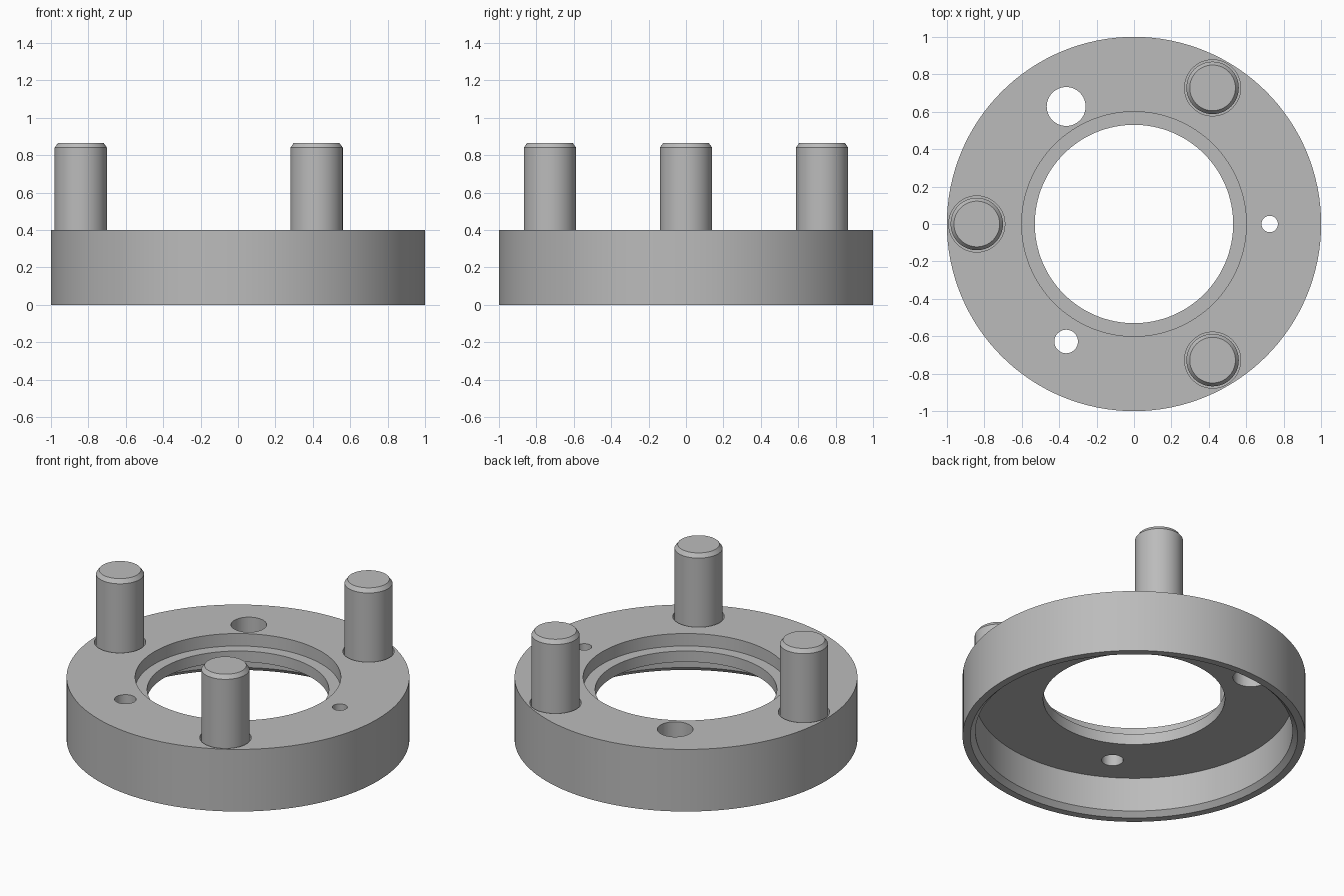
import bpy
import bmesh
from math import cos, sin, tau, radians
from mathutils import Vector, Matrix

cube = bpy.data.objects.get("Cube")
if cube:
    bpy.data.objects.remove(cube, do_unlink=True)

GREY = (0.5, 0.5, 0.5, 1)
steel = bpy.data.materials.new("steel grey")
steel.use_nodes = True
steel.diffuse_color = GREY
steel.node_tree.nodes["Principled BSDF"].inputs["Base Color"].default_value = GREY


def lathe(name, profile, segments, closed, location=(0, 0, 0)):
    """Spin an (r, z) profile around z."""
    bm = bmesh.new()
    verts = [bm.verts.new((r, 0, z)) for r, z in profile]
    edges = [bm.edges.new(pair) for pair in zip(verts, verts[1:])]
    if closed:
        edges.append(bm.edges.new((verts[-1], verts[0])))
    bmesh.ops.spin(bm, geom=verts + edges, cent=(0, 0, 0), axis=(0, 0, 1),
                   angle=tau, steps=segments, use_merge=True)
    bmesh.ops.remove_doubles(bm, verts=bm.verts, dist=0.0001)
    if not closed:
        bmesh.ops.holes_fill(bm, edges=[e for e in bm.edges if e.is_boundary], sides=0)
    bmesh.ops.recalc_face_normals(bm, faces=bm.faces)
    mesh = bpy.data.meshes.new(name)
    bm.to_mesh(mesh)
    bm.free()
    mesh.materials.append(steel)
    obj = bpy.data.objects.new(name, mesh)
    obj.location = location
    bpy.context.collection.objects.link(obj)
    return obj


def select(obj):
    bpy.ops.object.select_all(action='DESELECT')
    obj.select_set(True)
    bpy.context.view_layer.objects.active = obj


def smooth(obj):
    select(obj)
    bpy.ops.object.shade_smooth_by_angle(angle=radians(30))


def polar(radius, degrees):
    a = radians(degrees)
    return (radius * cos(a), radius * sin(a), 0)


def drill(body, location, radius, floor):
    """Cut a round hole from above down to the floor height."""
    cutter = lathe("hole_cutter", [(radius, floor), (radius, 0.6)], 48, False, location)
    cutter.hide_render = True
    mod = body.modifiers.new("hole", 'BOOLEAN')
    mod.operation = 'DIFFERENCE'
    mod.solver = 'EXACT'
    mod.object = cutter
    select(body)
    bpy.ops.object.modifier_apply(modifier=mod.name)
    bpy.data.objects.remove(cutter, do_unlink=True)


# Flanged ring: counterbored centre, hollow underside, chamfered lower rim
ring = lathe("flange_ring", [
    (1.0, 0.0), (1.0, 0.4), (0.6, 0.4), (0.6, 0.32), (0.53, 0.32),
    (0.53, 0.25), (0.925, 0.25), (0.925, 0.03), (0.955, 0.0)], 128, True)

# Three through holes of different sizes
for degrees, radius in ((0, 0.044), (120, 0.104), (240, 0.063)):
    drill(ring, polar(0.725, degrees), radius, 0.1)

# Three pins standing in slightly wider blind sockets
for name, degrees in (("back_left_pin", 60), ("right_pin", 180), ("front_left_pin", 300)):
    spot = polar(0.84, degrees)
    drill(ring, spot, 0.15, 0.3)
    pin = lathe(name, [(0.14, 0.29), (0.14, 0.84), (0.122, 0.865)], 64, False, spot)
    smooth(pin)

smooth(ring)
